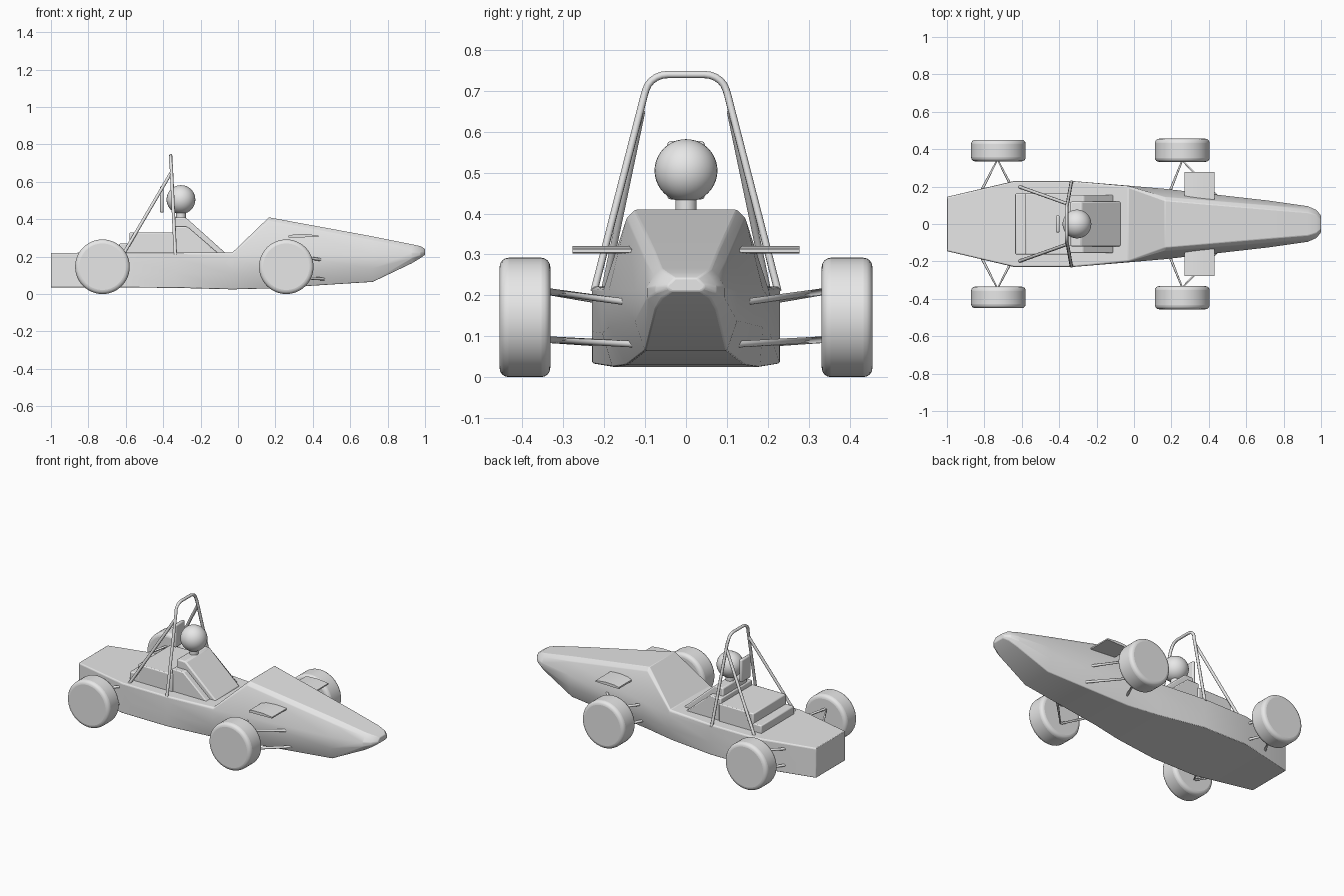
import bpy
import bmesh
import math
from mathutils import Vector

default = bpy.data.objects.get("Cube")
if default:
    bpy.data.objects.remove(default, do_unlink=True)

grey = bpy.data.materials.new("plain grey")
grey.use_nodes = True
grey.diffuse_color = (0.8, 0.8, 0.8, 1)
grey.node_tree.nodes["Principled BSDF"].inputs["Base Color"].default_value = (0.8, 0.8, 0.8, 1)


def finish(name, bm, bevel=0.0, segments=2, angle=30):
    """Turn a bmesh into a shaded object, with optional rounded edges."""
    bmesh.ops.recalc_face_normals(bm, faces=bm.faces[:])
    mesh = bpy.data.meshes.new(name)
    bm.to_mesh(mesh)
    bm.free()
    mesh.materials.append(grey)
    obj = bpy.data.objects.new(name, mesh)
    bpy.context.collection.objects.link(obj)
    if bevel:
        mod = obj.modifiers.new("rounded edges", "BEVEL")
        mod.width = bevel
        mod.segments = segments
        mod.limit_method = "ANGLE"
        mod.angle_limit = math.radians(25)
    bpy.ops.object.select_all(action="DESELECT")
    obj.select_set(True)
    bpy.context.view_layer.objects.active = obj
    bpy.ops.object.shade_smooth_by_angle(angle=math.radians(angle))
    return obj


def loft(name, rings, bevel=0.0, segments=2):
    """Skin a row of closed rings and cap both ends."""
    bm = bmesh.new()
    rows = [[bm.verts.new(p) for p in ring] for ring in rings]
    count = len(rows[0])
    for a, b in zip(rows, rows[1:]):
        for i in range(count):
            j = (i + 1) % count
            bm.faces.new((a[i], a[j], b[j], b[i]))
    bm.faces.new(rows[0])
    bm.faces.new(rows[-1])
    return finish(name, bm, bevel, segments)


def prism(name, profile, y0, y1, bevel=0.0):
    """Extrude a side profile of (x, z) points across the car."""
    return loft(name, [[(x, y, z) for x, z in profile] for y in (y0, y1)], bevel)


def box(name, x0, x1, y0, y1, z0, z1, bevel=0.0):
    return prism(name, [(x0, z0), (x1, z0), (x1, z1), (x0, z1)], y0, y1, bevel)


def tube(name, points, radius):
    curve = bpy.data.curves.new(name, "CURVE")
    curve.dimensions = "3D"
    curve.bevel_depth = radius
    curve.bevel_resolution = 2
    curve.use_fill_caps = True
    spline = curve.splines.new("POLY")
    spline.points.add(len(points) - 1)
    for target, p in zip(spline.points, points):
        target.co = (*p, 1)
    curve.materials.append(grey)
    obj = bpy.data.objects.new(name, curve)
    bpy.context.collection.objects.link(obj)
    return obj


def hull_ring(x, low, high, bottom, middle, crease, top, chamfer):
    """Symmetric section: floor, flank, shoulder crease and chamfered deck."""
    half = [(bottom, low), (middle, low + (crease - low) * 0.5), (middle, crease),
            (top, high - chamfer), (top - chamfer, high)]
    right = [(x, y, z) for y, z in half]
    return right + [(x, -y, z) for y, z in reversed(half)]


# Hull: flat rear tub, ramp up to the cowl, tapering nose
loft("body", [hull_ring(*s) for s in (
    (-1.0, 0.035, 0.22, 0.145, 0.145, 0.19, 0.145, 0.005),
    (-0.64, 0.035, 0.222, 0.23, 0.23, 0.19, 0.23, 0.005),
    (-0.33, 0.033, 0.222, 0.228, 0.23, 0.19, 0.23, 0.005),
    (-0.03, 0.025, 0.222, 0.18, 0.205, 0.19, 0.203, 0.008),
    (0.165, 0.03, 0.41, 0.145, 0.188, 0.215, 0.145, 0.02),
    (0.72, 0.065, 0.308, 0.1, 0.125, 0.21, 0.1, 0.022),
    (0.93, 0.165, 0.266, 0.075, 0.095, 0.22, 0.078, 0.017),
    (0.975, 0.192, 0.256, 0.06, 0.075, 0.222, 0.062, 0.014),
    (1.0, 0.21, 0.242, 0.035, 0.045, 0.225, 0.035, 0.008),
)], 0.008)

# Engine cover with rear step
box("engine_cover", -0.58, -0.34, -0.163, 0.163, 0.2, 0.33, 0.006)
box("engine_step", -0.635, -0.57, -0.163, 0.163, 0.2, 0.27, 0.006)

# Driver: sloped torso block, seat sides, neck and head
prism("torso_block", [(-0.34, 0.2), (-0.34, 0.41), (-0.28, 0.41),
                      (-0.07, 0.222), (-0.07, 0.2)], -0.12, 0.12, 0.008)
prism("seat_surround", [(-0.35, 0.2), (-0.35, 0.36), (-0.27, 0.36),
                        (-0.11, 0.222), (-0.11, 0.2)], -0.155, 0.155, 0.006)
bm = bmesh.new()
bmesh.ops.create_cone(bm, cap_ends=True, segments=24, radius1=0.026, radius2=0.026, depth=0.06)
bmesh.ops.translate(bm, verts=bm.verts[:], vec=(-0.305, 0, 0.425))
finish("neck", bm)
bm = bmesh.new()
bmesh.ops.create_uvsphere(bm, u_segments=32, v_segments=20, radius=0.077)
bmesh.ops.translate(bm, verts=bm.verts[:], vec=(-0.305, 0, 0.505))
finish("head", bm)
box("headrest", -0.417, -0.397, -0.046, 0.046, 0.435, 0.577, 0.008)

# Roll hoop: two leaning legs joined by a rounded top
leg = [(-0.335, 0.225, 0.21), (-0.357, 0.102, 0.69)]
for step in range(1, 7):
    t = math.radians(15 * step)
    leg.append((-0.36, 0.045 + 0.055 * math.cos(t), 0.69 + 0.05 * math.sin(t)))
tube("roll_hoop", leg + [(x, -y, z) for x, y, z in reversed(leg)], 0.009)


def wheel(name, x, y0, y1):
    bm = bmesh.new()
    bmesh.ops.create_cone(bm, cap_ends=True, segments=48, radius1=0.146,
                          radius2=0.146, depth=abs(y1 - y0))
    for v in bm.verts:
        v.co = Vector((v.co.x + x, v.co.z + (y0 + y1) / 2, v.co.y + 0.146))
    finish(name, bm, 0.022, 4)


for side, s in (("left", 1), ("right", -1)):
    # Hoop braces running back to the deck
    tube("brace_" + side, [(-0.357, s * 0.108, 0.65), (-0.615, s * 0.2, 0.21)], 0.009)
    wheel("front_wheel_" + side, 0.258, s * 0.332, s * 0.456)
    wheel("rear_wheel_" + side, -0.725, s * 0.335, s * 0.45)
    # Small flat wings beside the cowl, slightly arched
    prism("side_wing_" + side, [(0.27, 0.302), (0.43, 0.305), (0.43, 0.313),
                                (0.36, 0.321), (0.3, 0.319), (0.27, 0.312)],
          s * 0.12, s * 0.278)
    # Upper and lower wishbones
    for level, hub, mount in (("upper", 0.21, 0.18), ("lower", 0.092, 0.08)):
        for end, x, y, inner, ends in (("front", 0.258, 0.34, 0.12, (0.17, 0.47)),
                                       ("rear", -0.73, 0.345, 0.17, (-0.82, -0.64))):
            tube(f"{end}_{level}_wishbone_{side}",
                 [(ends[0], s * inner, mount), (x, s * y, hub), (ends[1], s * inner, mount)],
                 0.008)
